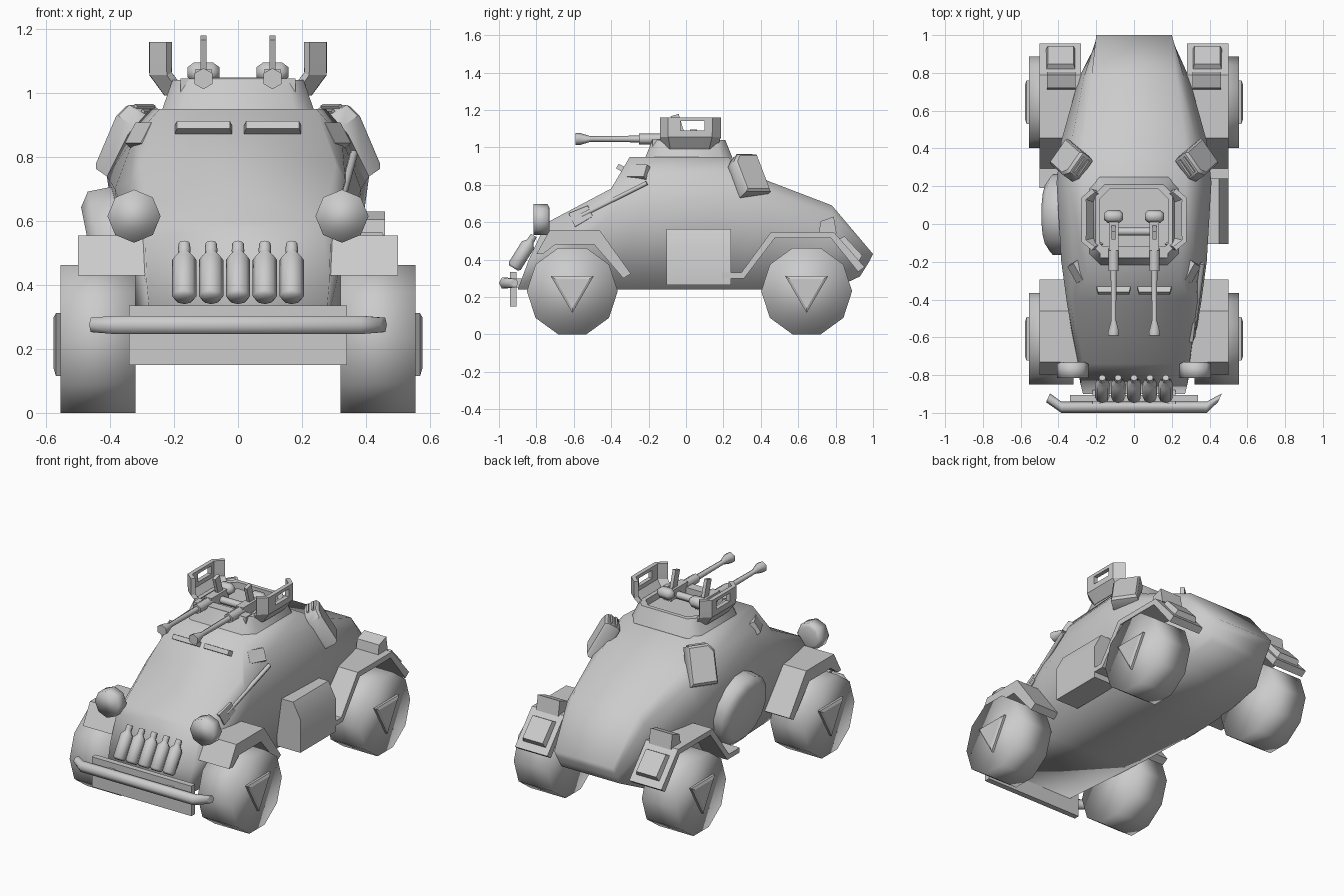
import bpy, bmesh, math
from mathutils import Vector as V

if "Cube" in bpy.data.objects:
    bpy.data.objects.remove(bpy.data.objects["Cube"])

grey = bpy.data.materials.new("grey_paint")
grey.diffuse_color = (0.6, 0.6, 0.6, 1)
grey.use_nodes = True
grey.node_tree.nodes["Principled BSDF"].inputs["Base Color"].default_value = grey.diffuse_color


def make(name, verts, faces, smooth=None):
    bm = bmesh.new()
    vs = [bm.verts.new(v) for v in verts]
    for f in faces:
        bm.faces.new([vs[i] for i in f])
    bmesh.ops.recalc_face_normals(bm, faces=bm.faces)
    me = bpy.data.meshes.new(name)
    bm.to_mesh(me)
    bm.free()
    me.materials.append(grey)
    ob = bpy.data.objects.new(name, me)
    bpy.context.collection.objects.link(ob)
    if smooth:
        bpy.ops.object.select_all(action='DESELECT')
        ob.select_set(True)
        bpy.context.view_layer.objects.active = ob
        bpy.ops.object.shade_smooth_by_angle(angle=math.radians(smooth))
    return ob


def loft(name, rings, smooth=None):
    """Skin closed rings of equal length and cap both ends."""
    n, m = len(rings[0]), len(rings)
    faces = [(r * n + i, r * n + (i + 1) % n, (r + 1) * n + (i + 1) % n, (r + 1) * n + i)
             for r in range(m - 1) for i in range(n)]
    faces += [tuple(range(n)), tuple(range((m - 1) * n, m * n))]
    return make(name, [p for r in rings for p in r], faces, smooth)


def turned(name, start, axis, profile, n=8, smooth=75, phase=0.0):
    """Round part along an axis; profile holds (distance, radius) pairs."""
    a = V(axis).normalized()
    u = a.cross(V((0, 0, 1)) if abs(a.z) < 0.9 else V((1, 0, 0))).normalized()
    w = u.cross(a)
    return loft(name, [[V(start) + a * d + (u * math.cos(t) + w * math.sin(t)) * r
                        for t in (phase + 2 * math.pi * i / n for i in range(n))]
                       for d, r in profile], smooth)


def slab(name, c, ax, ay, az, size, taper=1.0):
    """Box about c on three axes; the far az end may taper."""
    ax, ay, az = (V(a).normalized() * s / 2 for a, s in zip((ax, ay, az), size))
    sq = ((-1, -1), (1, -1), (1, 1), (-1, 1))
    return loft(name, [[V(c) + (ax * i + ay * j) * t + az * k for i, j in sq]
                       for k, t in ((-1, 1), (1, taper))])


def box(name, x0, x1, y0, y1, z0, z1):
    return slab(name, ((x0 + x1) / 2, (y0 + y1) / 2, (z0 + z1) / 2), (1, 0, 0), (0, 1, 0),
                (0, 0, 1), (x1 - x0, y1 - y0, z1 - z0))


def extrude_x(name, prof, x0, x1):
    return loft(name, [[(x, y, z) for y, z in prof] for x in (x0, x1)])


# Armoured hull: (y, z, half width) for belly, waist, shoulder and roof edge
stations = [
    ((-.90, .24, .27), (-.84, .40, .285), (-.77, .55, .29), (-.74, .60, .265)),
    ((-.42, .24, .31), (-.42, .62, .355), (-.41, .73, .335), (-.40, .78, .305)),
    ((-.30, .24, .32), (-.20, .70, .385), (-.21, .86, .325), (-.30, .95, .245)),
    ((.22, .24, .34), (.22, .74, .41), (.22, .87, .345), (.22, .95, .275)),
    ((.44, .24, .33), (.44, .66, .385), (.44, .77, .33), (.44, .82, .27)),
    ((.78, .24, .27), (.78, .52, .29), (.78, .64, .265), (.78, .69, .225)),
    ((.93, .31, .20), (.955, .35, .20), (.98, .39, .20), (1.0, .43, .20)),
]
loft("hull", [[(w, y, z) for y, z, w in s] + [(-w, y, z) for y, z, w in reversed(s)]
              for s in stations], 110)


# Turret ring with a shallow open well
def octagon(w, y0, y1, c, z):
    return [(w - c, y0, z), (w, y0 + c, z), (w, y1 - c, z), (w - c, y1, z),
            (c - w, y1, z), (-w, y1 - c, z), (-w, y0 + c, z), (c - w, y0, z)]


loft("turret", [octagon(.24, -.22, .25, .06, .94), octagon(.205, -.18, .21, .05, 1.04),
                octagon(.18, -.155, .185, .05, 1.04), octagon(.18, -.155, .185, .05, 1.0)], 50)
turned("gun_mount_bar", (-.13, -.04, 1.03), (1, 0, 0), [(0, .022), (.26, .022)], 6)
box("turret_cross_plate", -.18, .18, -.18, -.12, 1.0, 1.045)

# Nose plate, bumper and bottles
box("nose_plate", -.34, .34, -.94, -.905, .15, .335)
path = [(-.455, -.92, .026), (-.385, -.97, .033), (.385, -.97, .033), (.455, -.92, .026)]
loft("bumper", [[(x + (.4 * r * math.cos(t) if abs(x) > .4 else 0), y + r * .9 * math.cos(t),
                  .275 + r * math.sin(t)) for t in (math.pi * i / 3 for i in range(6))]
                for x, y, r in path], 75)
for s in (-1, 1):
    box("bumper_bracket", s * .2 - .02, s * .2 + .02, -.96, -.88, .25, .30)
for i in range(5):
    turned("bottle", (-.168 + .084 * i, -.922, .355), (0, .5, .8),
           [(0, .028), (.012, .038), (.145, .038), (.17, .018), (.178, .02), (.205, .018)], 8)

for s in (-1, 1):
    # Wheels with triangular hubs
    for y in (-.608, .645):
        turned("wheel", (s * .32, y, .2315), (s, 0, 0), [(0, .243), (.235, .243)], 10, 100)
        loft("wheel_hub", [[(s * (.577 - d), y + a * f, .24 + b * f)
                            for a, b in ((-.115, .072), (.115, .072), (0, -.125))]
                           for d, f in ((.03, 1), (.008, 1), (0, .8))])

    # Front fender: bent sheet
    extrude_x("front_fender", [(-.80, .43), (-.73, .555), (-.46, .555), (-.295, .325),
                               (-.335, .30), (-.49, .48), (-.70, .48), (-.765, .43)],
              s * .25, s * .50)
    # Rear fender with storage boxes
    extrude_x("rear_fender", [(.19, .33), (.295, .33), (.455, .548), (.79, .548), (.955, .36),
                              (.92, .335), (.775, .515), (.475, .515), (.31, .30), (.19, .30)],
              s * .28, s * .50)
    extrude_x("fender_box", [(.71, .54), (.72, .605), (.79, .63), (.805, .54)], s * .31, s * .46)
    slab("fender_panel", (s * .388, .882, .462), (1, 0, 0), (0, .68, -.73), (0, .73, .68),
         (.155, .16, .035), .88)

    # Headlights
    turned("headlight", (s * .325, -.815, .615), (0, 1, 0),
           [(0, .083), (.075, .083), (.085, .06)], 8, 100)

    # Vision flaps
    slab("front_vision_flap", (s * .108, -.352, .892), (1, 0, 0), (0, .5, .85), (0, -.85, .5),
         (.18, .03, .035), .92)
    n, across = V((s * .75, -.42, .5)), V((s * .42, .75, 0))
    slab("side_vision_flap", (s * .301, -.255, .868), across, n.cross(across), n,
         (.11, .08, .03), .92)

    # Fuel cans leaning on the hull shoulders
    up, wide, out = V((-s * .37, -.33, .87)), V((s * .57, -.82, 0)), V((s * .71, .5, .49))
    c = V((s * .333, .332, .847))
    rings = []
    for d, f in ((-.05, .88), (-.033, 1), (.033, 1), (.046, .88)):
        rings.append([c + out * d + (wide * a + up * b) * f for a, b in
                      ((-.08, -.115), (.08, -.115), (.08, .075), (.045, .115), (-.08, .115))])
    loft("fuel_can", rings, 40)
    for k in (-1, 1):
        slab("fuel_can_handle", c + up * .118 + out * k * .016 - wide * .015, wide, out, up,
             (.10, .012, .012))

    # Gun shield with a slot, flared in to the turret below
    cols = ((.215, -.13), (.265, -.09), (.265, -.03), (.265, .10), (.265, .135), (.215, .178))
    rows = ((1.0, -.045), (1.06, 0), (1.09, 0), (1.14, 0), (1.16, 0))
    faces = [(r * 6 + k, r * 6 + k + 1, r * 6 + k + 7, r * 6 + k + 6)
             for r in range(4) for k in range(5) if (r, k) != (2, 2)]
    shield = make("gun_shield", [(s * (x + d), y * (.88 if r == 0 else 1), z)
                                 for r, (z, d) in enumerate(rows) for x, y in cols], faces)
    mod = shield.modifiers.new("thickness", 'SOLIDIFY')
    mod.thickness, mod.offset = .026, 0

    # Machine gun
    g = s * .108
    turned("gun_barrel", (g, -.59, 1.045), (0, 1, 0),
           [(0, .033), (.02, .033), (.08, .015), (.34, .018), (.34, .03), (.46, .03)],
           6, 75, math.pi / 6)
    box("gun_receiver", g - .025, g + .025, -.14, .03, 1.015, 1.075)
    slab("gun_magazine", (g, -.045, 1.12), (1, 0, 0), (0, 1, .3), (0, -.3, 1), (.02, .045, .11))
    turned("gun_grip", (g - .05, .04, 1.065), (1, 0, 0),
           [(0, .018), (.02, .035), (.08, .035), (.10, .018)], 6)

# Stowage box on the right flank
section = [(.34, .265), (.50, .265), (.50, .47), (.45, .565), (.34, .565)]
loft("stowage_box", [[(x, y, z) for x, z in section] for y in (-.105, .24)], 60)

# Spare wheel leaning with the left flank
turned("spare_wheel", (-.36, .05, .50), (-1, 0, -.2),
       [(-.03, .21), (0, .215), (.07, .215), (.10, .17)], 14, 80)

# Shovel on the right flank
a, b = V((.315, -.56, .635)), V((.362, -.21, .81))
d = (b - a).normalized()
side = d.cross(V((1, 0, .2))).normalized()
turned("shovel_handle", a, d, [(0, .013), ((b - a).length, .013)], 6)
slab("shovel_blade", a, side, side.cross(d), d, (.08, .02, .11), .8)
